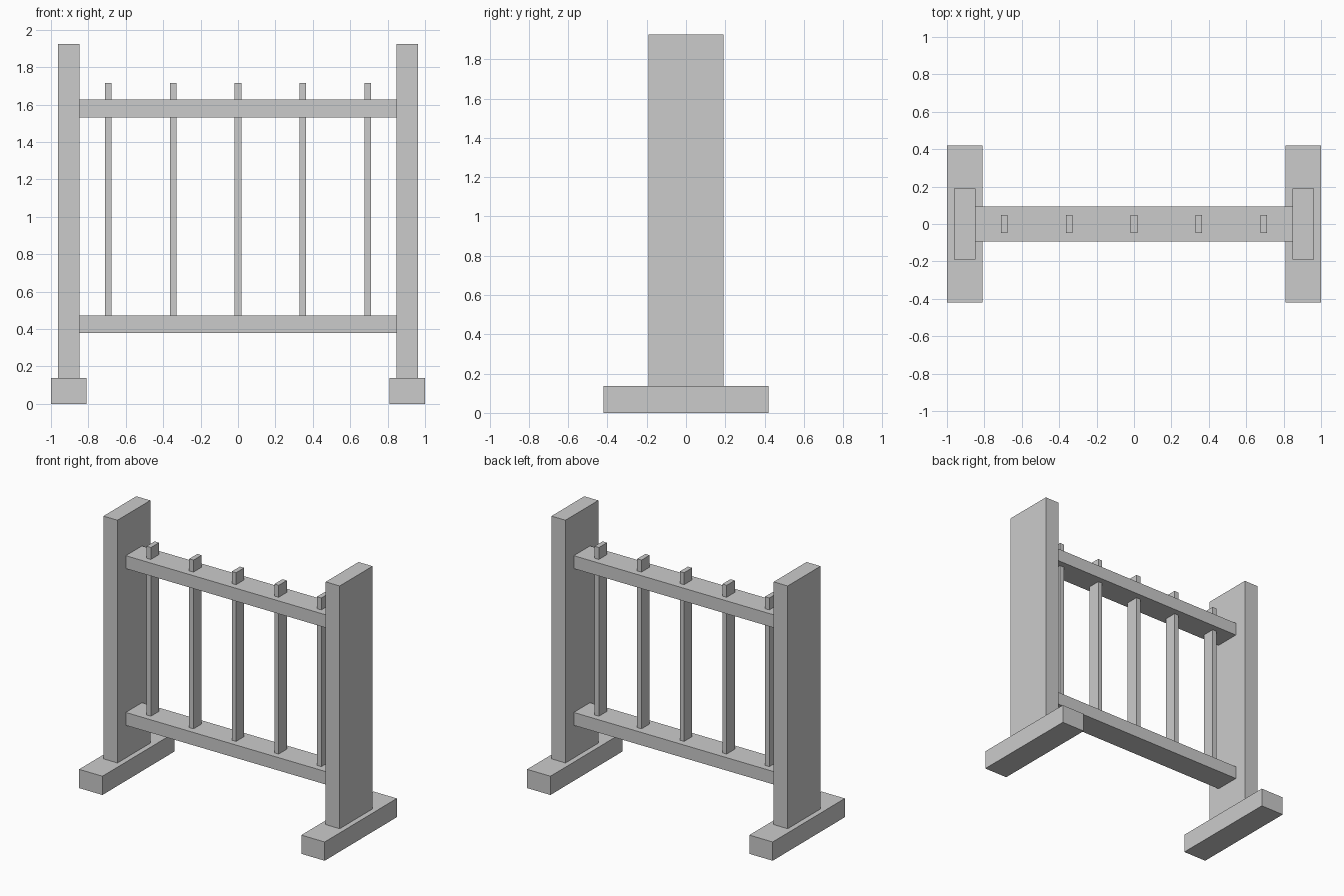
import bpy

if "Cube" in bpy.data.objects:
    bpy.data.objects.remove(bpy.data.objects["Cube"])


def box(name, x, y, z):
    """Add a box from (min, max) pairs on each axis."""
    bpy.ops.mesh.primitive_cube_add(
        size=1, location=[(a + b) / 2 for a, b in (x, y, z)])
    ob = bpy.context.object
    ob.name = name
    ob.scale = [b - a for a, b in (x, y, z)]
    bpy.ops.object.transform_apply(location=False, rotation=False, scale=True)
    return ob


# Feet and posts at both ends
for side, s in (("left", -1), ("right", 1)):
    box(f"{side}_foot", sorted((s * 0.81, s * 1.0)), (-0.42, 0.42), (0, 0.138))
    box(f"{side}_post", sorted((s * 0.848, s * 0.962)), (-0.191, 0.191), (0.138, 1.925))

# Horizontal rails between the posts
for name, z in (("lower_rail", (0.378, 0.473)), ("upper_rail", (1.532, 1.627))):
    box(name, (-0.848, 0.848), (-0.094, 0.094), z)

# Upright slats, standing on the lower rail and poking through the upper one
for i in range(5):
    x = (i - 2) * 0.347
    box(f"slat_{i + 1}", (x - 0.0175, x + 0.0175), (-0.047, 0.047), (0.473, 1.715))
